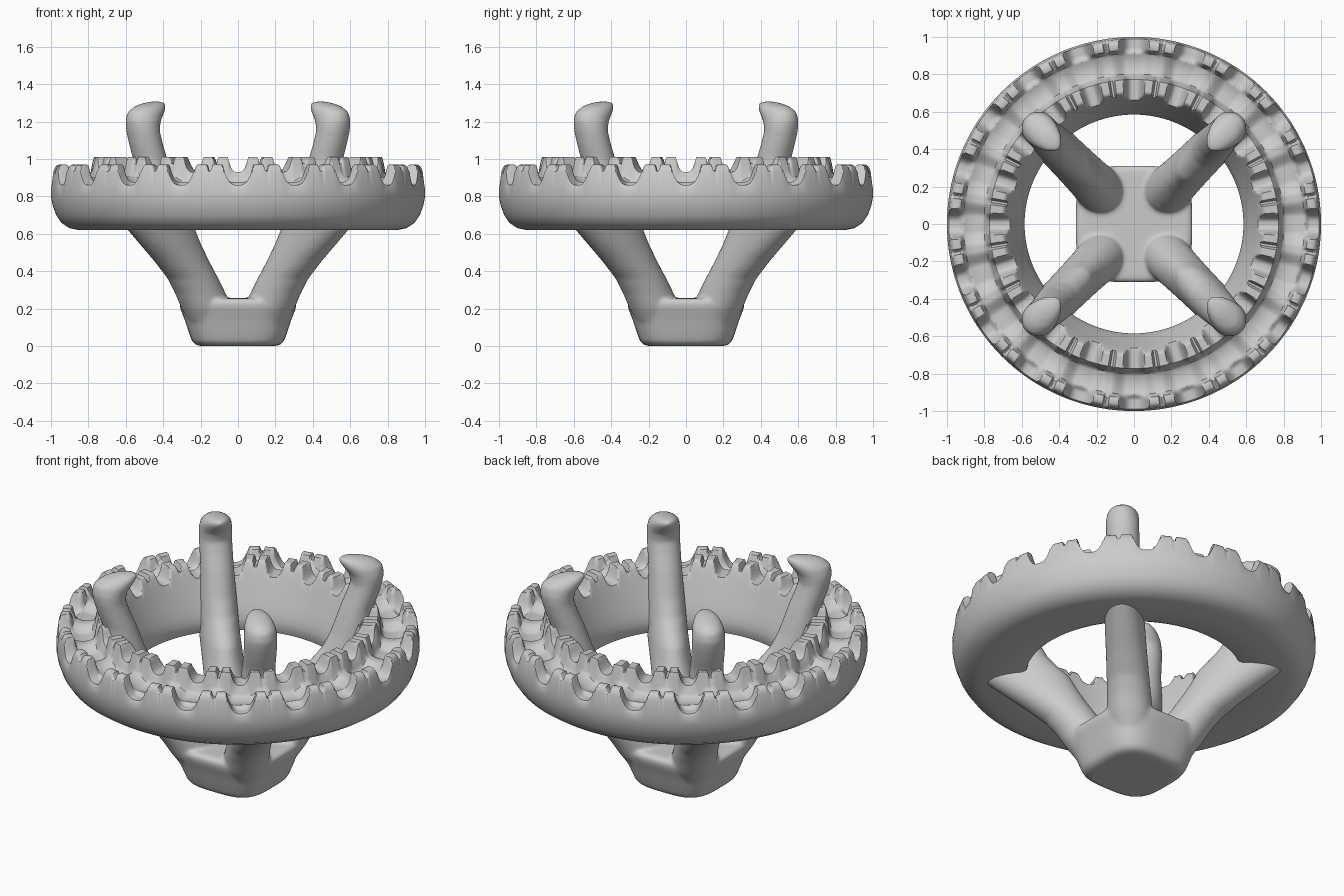
import bpy, bmesh, math
from math import sin, cos, pi

if "Cube" in bpy.data.objects:
    bpy.data.objects.remove(bpy.data.objects["Cube"])


def interp(pts, x):
    # piecewise-linear lookup
    if x <= pts[0][0]:
        return pts[0][1]
    for (x0, y0), (x1, y1) in zip(pts, pts[1:]):
        if x <= x1:
            return y0 + (y1 - y0) * (x - x0) / (x1 - x0)
    return pts[-1][1]


def smooth(a, b, x):
    t = min(1, max(0, (x - a) / (b - a)))
    return t * t * (3 - 2 * t)


def loft(name, rings, caps, closed=False):
    # skin a list of equal-length point loops
    bm = bmesh.new()
    rows = [[bm.verts.new(p) for p in ring] for ring in rings]
    n = len(rows[0])
    pairs = list(zip(rows, rows[1:]))
    if closed:
        pairs.append((rows[-1], rows[0]))
    for a, b in pairs:
        for i in range(n):
            j = (i + 1) % n
            bm.faces.new((a[i], a[j], b[j], b[i]))
    if caps:
        bm.faces.new(rows[0][::-1])
        bm.faces.new(rows[-1])
    bmesh.ops.recalc_face_normals(bm, faces=bm.faces[:])
    me = bpy.data.meshes.new(name)
    bm.to_mesh(me)
    bm.free()
    ob = bpy.data.objects.new(name, me)
    bpy.context.collection.objects.link(ob)
    return ob


def activate(ob):
    bpy.ops.object.select_all(action='DESELECT')
    ob.select_set(True)
    bpy.context.view_layer.objects.active = ob


# Halo ring: lathe with 20 scalloped stone seats around the top
SEATS, STEPS = 20, 40
PITCH = 2 * pi / SEATS
WALL = [(.585, .70), (.60, .76), (.64, .87), (.67, .95), (.69, .995), (.70, 1.01),
        (.95, 1.01), (.965, .972), (.985, .955), (.993, .92), (1.0, .845)]
LOWER = [(1.0, .80), (.992, .755), (.972, .70), (.945, .66), (.90, .63), (.85, .62),
         (.75, .62), (.62, .62), (.597, .63), (.587, .66)]


def rim(top, bottom, s, half, split_s, split_depth):
    # prong crest with a U scallop and a small split down its middle
    h = bottom + (top - bottom) * min(1, (abs(s) / half) ** 3)
    return h - split_depth * (1 - smooth(.005, .016, abs(split_s)))


def ring_top(r, t):
    s = t * PITCH * r
    split = (.5 - abs(t)) * PITCH * r
    inner = rim(1.01, .93, s, .055, split, .035)
    outer = rim(.97, .86, s, .082, split, .035)
    floor = .865 + .035 * smooth(.15, .45, abs(t)) + .02 * ((r - .855) / .07) ** 2
    z = inner + (min(floor, inner) - inner) * smooth(.772, .80, r)
    z = z + (outer - z) * smooth(.91, .935, r)
    return min(z, interp(WALL, r))


radii = [.585 + .415 * i / 42 for i in range(43)]
N = SEATS * STEPS
rings = []
for r in radii:
    ring = []
    for i in range(N):
        t = ((i + STEPS // 2) % STEPS) / STEPS - .5
        a = 2 * pi * i / N
        ring.append((r * cos(a), r * sin(a), ring_top(r, t)))
    rings.append(ring)
for r, z in LOWER:
    rings.append([(r * cos(2 * pi * i / N), r * sin(2 * pi * i / N), z) for i in range(N)])
halo = loft("halo_ring", rings, False, closed=True)
activate(halo)
bpy.ops.object.shade_smooth_by_angle(angle=math.radians(45))

# Base: rounded-square cup
parts = []
rings = []
for z, h in [(0, .20), (.006, .225), (.025, .245), (.07, .262), (.14, .285),
             (.20, .308), (.23, .314), (.25, .305), (.256, .28), (.257, .1)]:
    ring = []
    for i in range(64):
        a = 2 * pi * i / 64
        k = h / (abs(cos(a)) ** 3.4 + abs(sin(a)) ** 3.4) ** (1 / 3.4)
        ring.append((k * cos(a), k * sin(a), z))
    rings.append(ring)
parts.append(loft("prong_basket", rings, True))

# Four curved claws: height, diagonal offset, radial and tangential half-widths
CLAW = [(.08, .15, .08, .08), (.20, .175, .13, .125), (.28, .20, .145, .125),
        (.36, .24, .15, .12), (.46, .305, .175, .115), (.55, .365, .205, .112),
        (.63, .415, .235, .11), (.69, .435, .205, .108), (.76, .44, .15, .105),
        (.85, .448, .115, .10), (1.0, .47, .092, .092), (1.08, .492, .09, .092),
        (1.15, .508, .088, .092), (1.20, .508, .097, .092), (1.25, .492, .11, .086),
        (1.28, .47, .10, .07), (1.297, .45, .072, .05), (1.307, .44, .035, .025)]
for q in range(4):
    d = pi / 4 + q * pi / 2
    rings = []
    for z, off, ra, tb in CLAW:
        ring = []
        for i in range(32):
            a = 2 * pi * i / 32
            u, v = off * math.sqrt(2) + ra * cos(a), tb * sin(a)
            ring.append((u * cos(d) - v * sin(d), u * sin(d) + v * cos(d), z))
        rings.append(ring)
    parts.append(loft("claw", rings, True))

# Fuse base and claws with soft fillets
activate(parts[0])
for p in parts:
    p.select_set(True)
bpy.ops.object.join()
basket = bpy.context.view_layer.objects.active
rm = basket.modifiers.new("fuse", 'REMESH')
rm.mode = 'VOXEL'
rm.voxel_size = .011
rm.use_smooth_shade = True
sm = basket.modifiers.new("soften", 'SMOOTH')
sm.factor = .5
sm.iterations = 8
